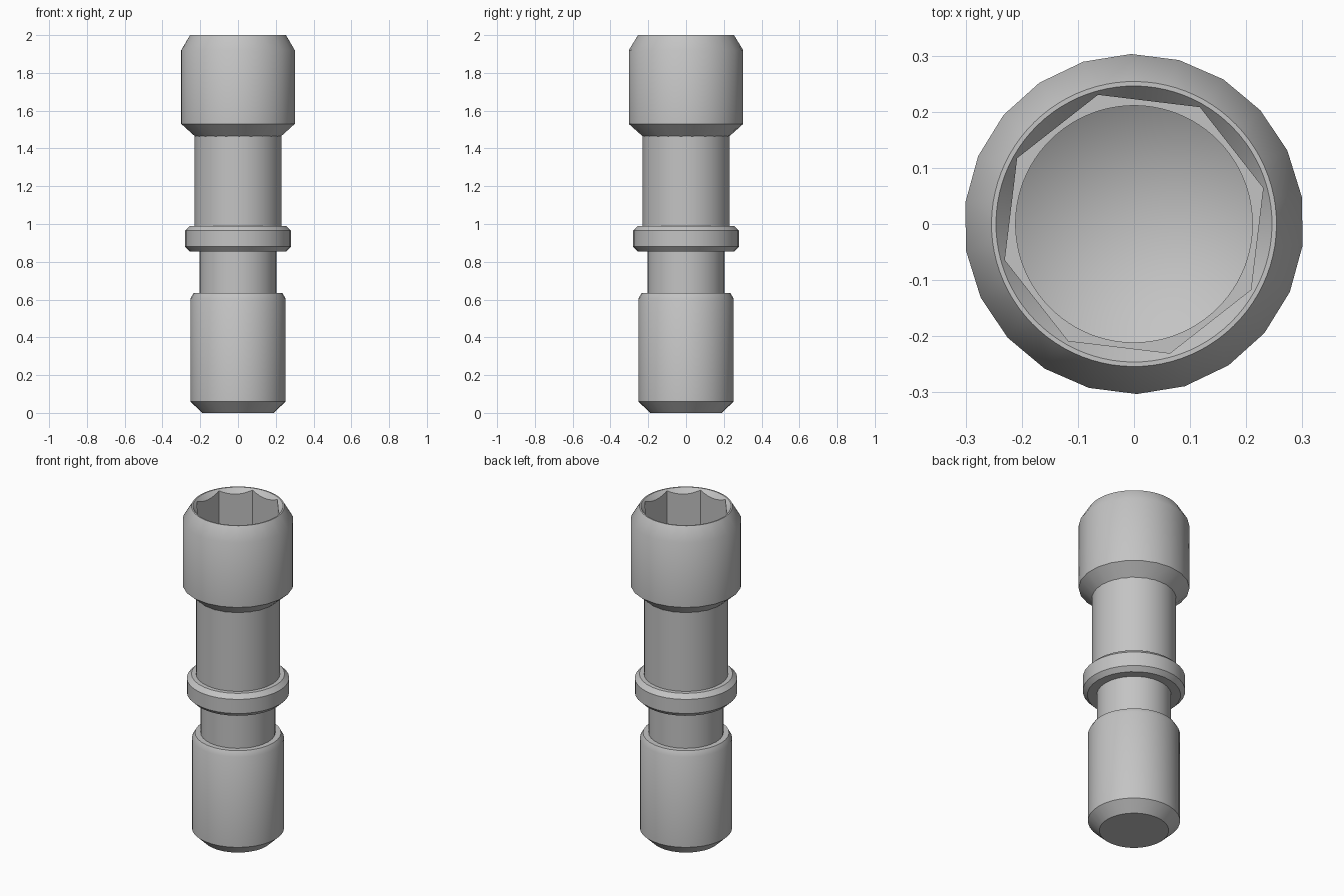
import bpy, bmesh, math

cube = bpy.data.objects.get("Cube")
if cube:
    bpy.data.objects.remove(cube, do_unlink=True)

steel = bpy.data.materials.new("grey_steel")
steel.use_nodes = True
COLOR = (0.55, 0.55, 0.55, 1)
steel.diffuse_color = COLOR
steel.node_tree.nodes["Principled BSDF"].inputs["Base Color"].default_value = COLOR


def ring(bm, n, phase, radius, z):
    """Ring of vertices; radius and z may be functions of the angle."""
    verts = []
    for i in range(n):
        a = math.radians(phase) + math.tau * i / n
        r = radius(a) if callable(radius) else radius
        h = z(a) if callable(z) else z
        verts.append(bm.verts.new((r * math.cos(a), r * math.sin(a), h)))
    return verts


def join(bm, a, b):
    """Skin two rings; b may have a whole multiple of a's vertices."""
    n, m = len(a), len(b)
    k = m // n
    for i in range(n):
        nxt = a[(i + 1) % n]
        if k == 1:
            bm.faces.new((a[i], nxt, b[(i + 1) % n], b[i]))
            continue
        mid = k * i + k // 2
        for j in range(mid - k, mid):
            bm.faces.new((a[i], b[(j + 1) % m], b[j % m]))
        bm.faces.new((a[i], nxt, b[mid % m]))


def finish(bm, name):
    mesh = bpy.data.meshes.new(name)
    bm.to_mesh(mesh)
    bm.free()
    obj = bpy.data.objects.new(name, mesh)
    bpy.context.collection.objects.link(obj)
    mesh.materials.append(steel)
    bpy.ops.object.select_all(action='DESELECT')
    obj.select_set(True)
    bpy.context.view_layer.objects.active = obj
    bpy.ops.object.shade_smooth_by_angle(angle=math.radians(30))
    return obj


def lathe(name, profile, cap_bottom=False):
    """Turned part from (radius, z) pairs, listed bottom to top."""
    bm = bmesh.new()
    rings = [ring(bm, 32, 0, r, z) for r, z in profile]
    for a, b in zip(rings, rings[1:]):
        join(bm, a, b)
    if cap_bottom:
        bm.faces.new(rings[0][::-1])
    finish(bm, name)


# Turned body parts
lathe("lower_barrel", [(0.19, 0), (0.252, 0.06), (0.252, 0.605),
                       (0.235, 0.635), (0.19, 0.635)], cap_bottom=True)
lathe("neck", [(0.204, 0.63), (0.204, 0.86)])
lathe("collar", [(0.2, 0.855), (0.255, 0.855), (0.28, 0.88),
                 (0.28, 0.965), (0.255, 0.99), (0.22, 0.99)])
lathe("shaft", [(0.23, 0.985), (0.23, 1.47)])

# Head with an eight-sided socket, a chamfered mouth and a drilled bore
SIDES, FINE = 22, 88
CORNER = 15.6
STEP = 360 / FINE
FINE_PHASE = CORNER - 2 * STEP
MOUTH = 0.246


def octagon(a):
    half = math.pi / 8
    local = (a - math.radians(CORNER)) % (2 * half) - half
    return 0.239 * math.cos(half) / math.cos(local)


def scallop(a):
    return 2 - 1.2 * (MOUTH - octagon(a))


bm = bmesh.new()
outside = [ring(bm, SIDES, 9.2, r, z)
           for r, z in [(0.225, 1.46), (0.303, 1.53), (0.303, 1.92)]]
inside = [ring(bm, FINE, FINE_PHASE, r, z)
          for r, z in [(0.254, 2), (MOUTH, 2), (octagon, scallop),
                       (octagon, 1.5), (0.211, 1.5), (0.211, 1.25)]]
rings = outside + inside
for a, b in zip(rings, rings[1:]):
    join(bm, a, b)
tip = bm.verts.new((0, 0, 1.12))
last = rings[-1]
for i in range(FINE):
    bm.faces.new((last[i], last[(i + 1) % FINE], tip))
finish(bm, "socket_head")
